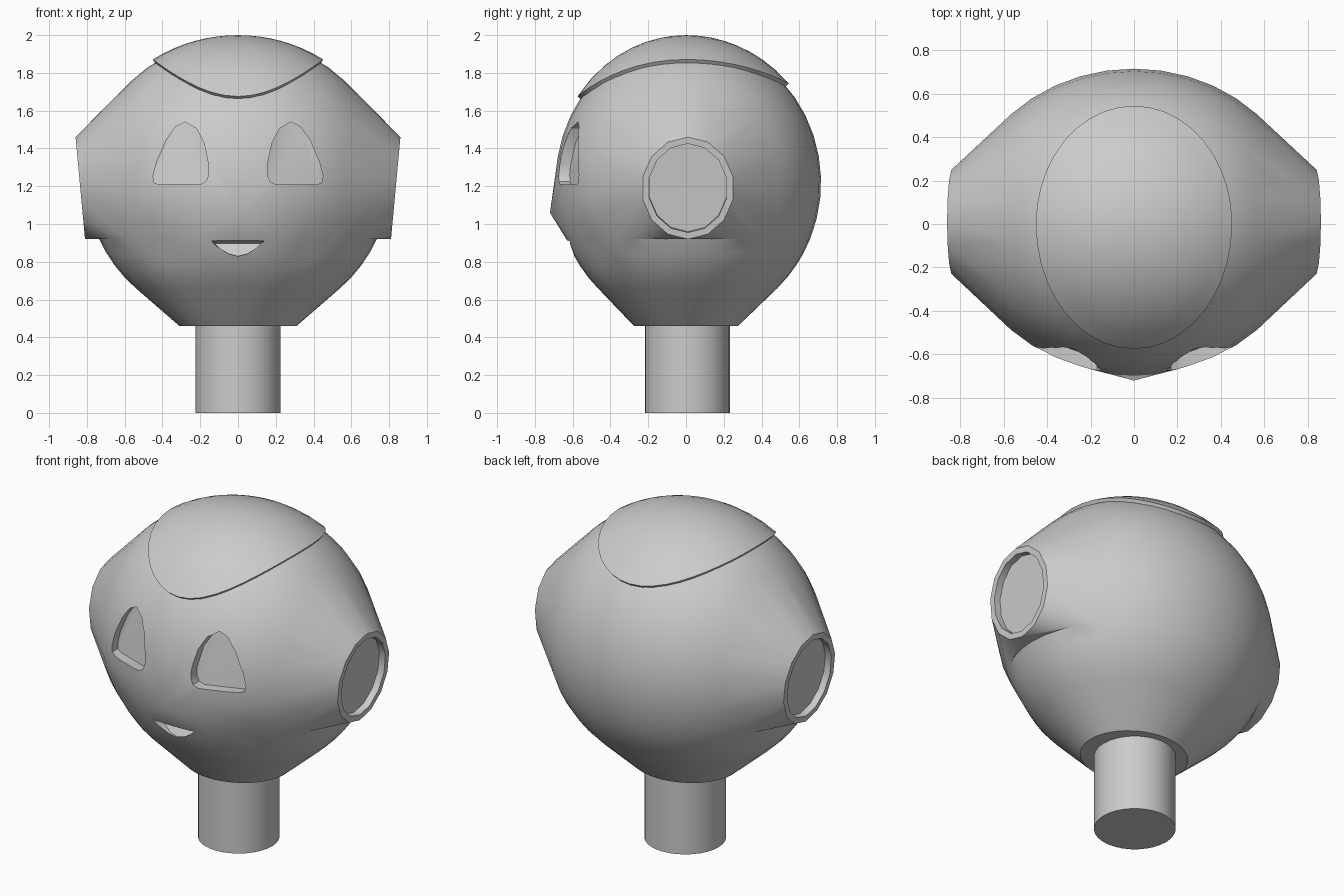
import bpy, bmesh
from math import sin, cos, asin, pi, sqrt, tau, exp
from mathutils import Vector

if "Cube" in bpy.data.objects:
    bpy.data.objects.remove(bpy.data.objects["Cube"])

# Head ellipsoid: half width, front and back depth, half height, centre height
RX, FRONT, BACK, RZ, CZ = 0.80, 0.69, 0.715, 0.76, 1.22
SEAM = 0.92
SEGMENTS = 40

grey = bpy.data.materials.new("grey")
grey.use_nodes = True
grey.diffuse_color = (0.6, 0.6, 0.6, 1)
grey.node_tree.nodes["Principled BSDF"].inputs["Base Color"].default_value = (0.6, 0.6, 0.6, 1)


def add_object(name, bm):
    bmesh.ops.recalc_face_normals(bm, faces=bm.faces)
    mesh = bpy.data.meshes.new(name)
    bm.to_mesh(mesh)
    bm.free()
    mesh.materials.append(grey)
    obj = bpy.data.objects.new(name, mesh)
    bpy.context.collection.objects.link(obj)
    return obj


def activate(obj):
    bpy.ops.object.select_all(action="DESELECT")
    obj.select_set(True)
    bpy.context.view_layer.objects.active = obj


def smooth(obj, angle=0.55):
    activate(obj)
    bpy.ops.object.shade_smooth_by_angle(angle=angle)


def depth_at(y):
    return FRONT if y < 0 else BACK


def ring(phi):
    """Horizontal ring of the head at a latitude."""
    out = []
    for i in range(SEGMENTS):
        a = tau * i / SEGMENTS
        out.append((RX * cos(phi) * cos(a), depth_at(sin(a)) * cos(phi) * sin(a), CZ + RZ * sin(phi)))
    return out


def rings(start, end, steps):
    return [p for k in range(steps) for p in ring(start + (end - start) * k / (steps - 1))]


def hull(bm, points):
    verts = [bm.verts.new(p) for p in points]
    result = bmesh.ops.convex_hull(bm, input=verts, use_existing_faces=False)
    loose = {v for v in result["geom_interior"] + result["geom_unused"] if isinstance(v, bmesh.types.BMVert)}
    bmesh.ops.delete(bm, geom=list(loose), context="VERTS")


# Head: upper hull reaches out to the ears and nose, lower hull tapers to the neck
ear_sides = 14
ears = []
for side in (-1, 1):
    for i in range(ear_sides):
        a = tau * i / ear_sides
        ears.append((side * (0.835 - 0.025 * cos(a)), 0.01 + 0.245 * sin(a), SEAM + 0.27 * (1 - cos(a))))

seam_phi = asin((SEAM - CZ) / RZ)
low_phi = asin((0.66 - CZ) / RZ)
top_rings = rings(seam_phi, pi / 2 - 0.05, 14)
bottom_rings = rings(seam_phi, low_phi, 5)
base_ring = [(0.31 * cos(tau * i / SEGMENTS), 0.275 * sin(tau * i / SEGMENTS), 0.46) for i in range(SEGMENTS)]

bm = bmesh.new()
hull(bm, top_rings + ears + [(0, 0, CZ + RZ), (0, -0.72, 1.06)])
hull(bm, bottom_rings + base_ring)
bmesh.ops.remove_doubles(bm, verts=bm.verts, dist=0.0005)

# Open the inside of the seam, then close the small ledges below the ears
inner = [f for f in bm.faces if all(abs(v.co.z - SEAM) < 0.0005 for v in f.verts)]
bmesh.ops.delete(bm, geom=inner, context="FACES")
edges = [e for e in bm.edges if e.is_boundary]
if edges:
    bmesh.ops.holes_fill(bm, edges=edges, sides=0)
bmesh.ops.recalc_face_normals(bm, faces=bm.faces)

# Recessed ear discs
for side in (-1, 1):
    disc = [f for f in bm.faces
            if f.normal.x * side > 0.98 and all(v.co.x * side > 0.805 for v in f.verts)]
    if len(disc) > 1:
        disc = bmesh.ops.dissolve_faces(bm, faces=disc)["region"]
    bmesh.ops.inset_individual(bm, faces=disc, thickness=0.035)
    bmesh.ops.inset_individual(bm, faces=disc, thickness=0.001, depth=-0.04)

# Soft hollows below the cheeks
for v in bm.verts:
    d = Vector((abs(v.co.x) - 0.42, v.co.y + 0.5, v.co.z - 0.88)).length
    v.co.y += 0.03 * exp(-(d / 0.15) ** 2)
head = add_object("head", bm)


# Eye and mouth recesses
def front_surface(x, z):
    return -FRONT * sqrt(1 - (x / RX) ** 2 - ((z - CZ) / RZ) ** 2)


def carve(name, outline, recess, drop):
    """Cut an outline into the face; recess and drop give the back of the cut."""
    cut = bmesh.new()
    near = [cut.verts.new((x, -1, z)) for x, z in outline]
    far = [cut.verts.new((x, front_surface(x, z) + recess(z), z - drop(z))) for x, z in outline]
    rim = [cut.verts.new((x, front_surface(x, z) - 0.04, z)) for x, z in outline]
    cut.faces.new(near)
    bmesh.ops.triangulate(cut, faces=[cut.faces.new(far)])
    n = len(outline)
    for a, b in ((near, rim), (rim, far)):
        for i in range(n):
            cut.faces.new((a[i], a[(i + 1) % n], b[(i + 1) % n], b[i]))
    cutter = add_object(name, cut)
    cutter.hide_render = True
    mod = head.modifiers.new(name, "BOOLEAN")
    mod.operation, mod.solver, mod.object = "DIFFERENCE", "EXACT", cutter
    activate(head)
    bpy.ops.object.modifier_apply(modifier=mod.name)
    bpy.data.objects.remove(cutter)


eye = [(0.155, 1.31), (0.18, 1.43), (0.22, 1.505), (0.28, 1.54), (0.33, 1.515), (0.38, 1.445),
       (0.43, 1.33), (0.45, 1.255), (0.445, 1.22), (0.42, 1.21), (0.2, 1.21), (0.17, 1.225), (0.155, 1.26)]
for side, label in ((1, "left_eye_cut"), (-1, "right_eye_cut")):
    carve(label, [(side * x, z) for x, z in eye], lambda z: 0.06, lambda z: 0)

mouth = [(-0.14, 0.918), (0.14, 0.918), (0.1, 0.875), (0.05, 0.842), (0, 0.83), (-0.05, 0.842), (-0.1, 0.875)]
carve("mouth_cut", mouth, lambda z: 0.01 + 0.07 * (z - 0.83) / 0.09, lambda z: 0.02 if z > 0.9 else 0)
smooth(head)

# Raised crown cap following the top of the head
bm = bmesh.new()
center = Vector((0, 0, CZ))
tip = bm.verts.new((0, 0, CZ + RZ * 1.026))
steps = 8
loops = []
for k in range(1, steps + 2):
    t = min(k, steps) / steps
    lift = 1.026 if k <= steps else 0.97
    loop = []
    for i in range(SEGMENTS):
        a = tau * i / SEGMENTS
        x, y = 0.44 * t * cos(a), (0.56 if sin(a) < 0 else 0.53) * t * sin(a)
        z = RZ * sqrt(1 - (x / RX) ** 2 - (y / depth_at(y)) ** 2)
        loop.append(bm.verts.new(center + Vector((x, y, z)) * lift))
    loops.append(loop)
for i in range(SEGMENTS):
    j = (i + 1) % SEGMENTS
    bm.faces.new((tip, loops[0][i], loops[0][j]))
    for a, b in zip(loops, loops[1:]):
        bm.faces.new((a[i], b[i], b[j], a[j]))
bm.faces.new(loops[-1])
smooth(add_object("crown_cap", bm))

# Neck post
bpy.ops.mesh.primitive_cylinder_add(vertices=32, radius=0.225, depth=0.5, location=(0, 0.007, 0.25))
neck = bpy.context.object
neck.name = "neck"
neck.data.materials.append(grey)
smooth(neck)
